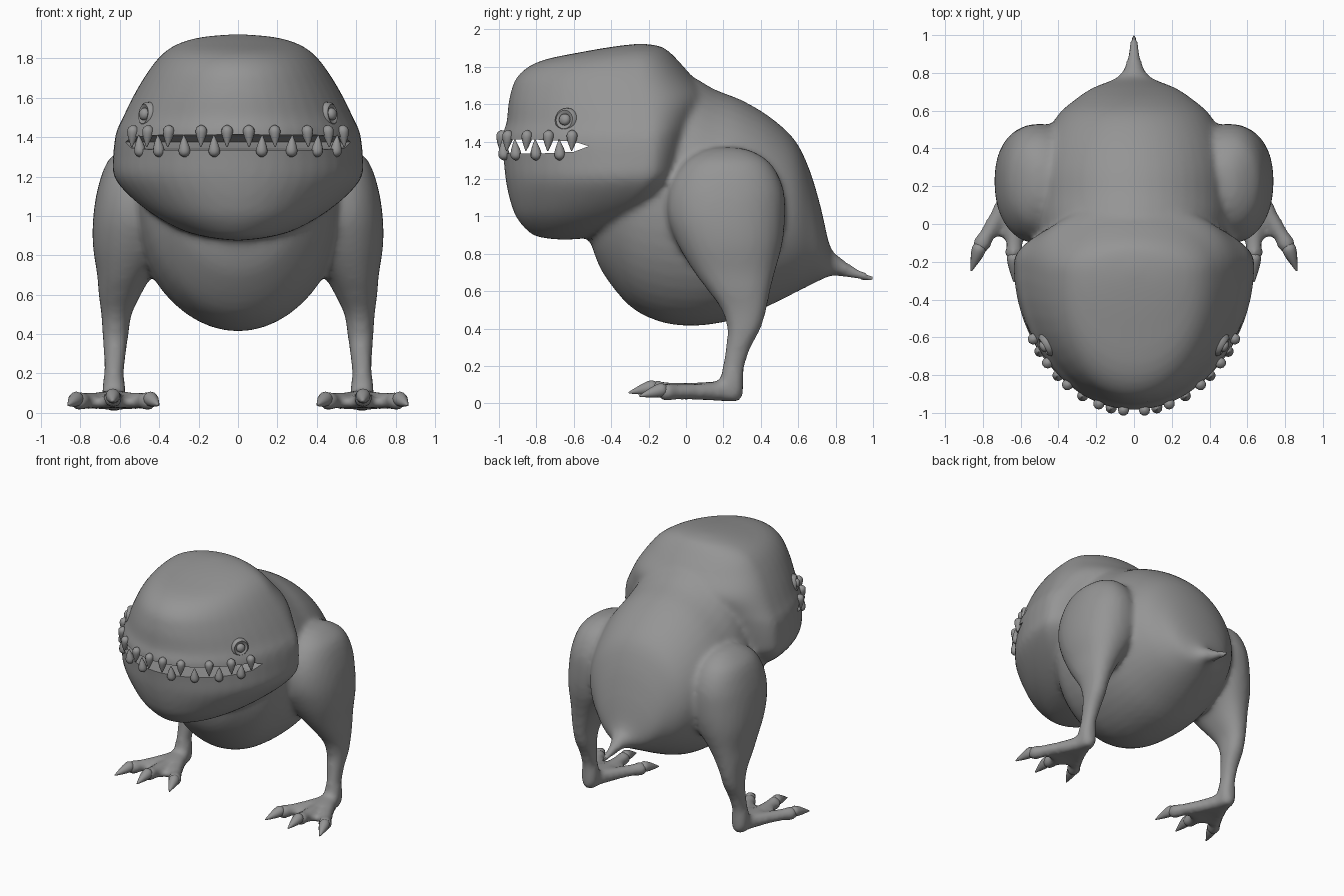
import bpy, bmesh, math
from mathutils import Vector

if "Cube" in bpy.data.objects:
    bpy.data.objects.remove(bpy.data.objects["Cube"])

grey = bpy.data.materials.new("skin grey")
grey.diffuse_color = (0.3, 0.3, 0.3, 1)
grey.use_nodes = True
grey.node_tree.nodes["Principled BSDF"].inputs["Base Color"].default_value = grey.diffuse_color


def smooth_rows(rows, steps=4):
    """Catmull-Rom interpolation of profile rows."""
    out = []
    for i in range(len(rows) - 1):
        p0, p1, p2, p3 = (rows[max(i - 1, 0)], rows[i], rows[i + 1], rows[min(i + 2, len(rows) - 1)])
        for s in range(steps):
            t = s / steps
            out.append([0.5 * (2 * b + (c - a) * t + (2 * a - 5 * b + 4 * c - d) * t * t
                               + (3 * b - a - 3 * c + d) * t ** 3)
                        for a, b, c, d in zip(p0, p1, p2, p3)])
    return out + [list(rows[-1])]


def loft(bm, rows, ring, sides=32):
    """Skin closed rings; ring(row, sin, cos) gives a point."""
    loops = []
    for r in rows:
        angles = [2 * math.pi * k / sides for k in range(sides)]
        loops.append([bm.verts.new(ring(r, math.sin(a), math.cos(a))) for a in angles])
    for a, b in zip(loops, loops[1:]):
        for k in range(sides):
            j = (k + 1) % sides
            bm.faces.new((a[k], a[j], b[j], b[k]))
    bm.faces.new(loops[0])
    bm.faces.new(loops[-1][::-1])


def lathe(bm, profile, origin, axis, sides=12):
    """Spin (radius, height) rows around an axis."""
    q = Vector(axis).to_track_quat('Z', 'Y')
    o = Vector(origin)
    loft(bm, profile, lambda r, s, c: o + q @ Vector((r[0] * c, r[0] * s, r[1])), sides)


def finish(name, bm):
    bmesh.ops.recalc_face_normals(bm, faces=bm.faces)
    me = bpy.data.meshes.new(name)
    bm.to_mesh(me)
    bm.free()
    ob = bpy.data.objects.new(name, me)
    bpy.context.collection.objects.link(ob)
    me.materials.append(grey)
    return ob


def select(ob):
    bpy.ops.object.select_all(action='DESELECT')
    ob.select_set(True)
    bpy.context.view_layer.objects.active = ob


def shade(ob, angle=45):
    select(ob)
    bpy.ops.object.shade_smooth_by_angle(angle=math.radians(angle))


bm = bmesh.new()

# Head: z, half width, front y, widest y, back y
head = [(.875, .02, -.67, -.65, -.63), (.89, .15, -.79, -.62, -.48), (.925, .28, -.85, -.5, -.38),
        (1.0, .42, -.91, -.4, -.2), (1.1, .55, -.945, -.28, -.08), (1.2, .63, -.965, -.22, 0),
        (1.3, .635, -.975, -.2, .02), (1.42, .62, -.985, -.2, .05), (1.5, .585, -.96, -.2, .08),
        (1.63, .52, -.945, -.22, .12), (1.75, .445, -.9, -.25, .03), (1.83, .375, -.78, -.25, -.04),
        (1.88, .29, -.55, -.25, -.09), (1.91, .17, -.37, -.24, -.14), (1.922, .02, -.26, -.24, -.22)]
loft(bm, smooth_rows(head), lambda r, s, c: (
    r[1] * s, r[3] - (r[3] - r[2]) * c if c > 0 else r[3] - (r[4] - r[3]) * c, r[0]), 48)

# Body running into the tail: y, bottom z, top z, half width
body = [(-.52, .9, 1.2, .1), (-.5, .83, 1.3, .2), (-.44, .69, 1.5, .33), (-.3, .52, 1.68, .45),
        (-.15, .44, 1.75, .5), (0, .415, 1.76, .52), (.15, .425, 1.68, .53), (.3, .46, 1.62, .52),
        (.45, .525, 1.53, .475), (.58, .59, 1.41, .4), (.66, .63, 1.25, .31), (.72, .66, 1.05, .22),
        (.77, .68, .84, .1), (.82, .68, .785, .055), (.9, .665, .73, .032), (1.005, .645, .68, .018)]
loft(bm, smooth_rows(body), lambda r, s, c: (
    r[3] * s, r[0], (r[1] + r[2]) / 2 + (r[2] - r[1]) / 2 * c), 48)

# Legs: z, centre x, centre y, half x, half y
leg = [(1.37, .48, .22, .02, .03), (1.35, .49, .22, .08, .13), (1.28, .5, .22, .16, .235),
       (1.15, .5, .215, .21, .305), (1.0, .505, .215, .23, .315), (.85, .53, .235, .207, .28),
       (.7, .575, .26, .14, .215), (.6, .6, .285, .107, .165), (.5, .617, .31, .077, .12),
       (.4, .622, .31, .066, .09), (.3, .625, .28, .056, .067), (.2, .63, .255, .05, .058),
       (.12, .63, .245, .06, .062), (.05, .63, .245, .055, .06), (.01, .63, .245, .035, .04)]
toes = [((.82, -.13, .06), (.3, -.85, -.12)), ((.635, -.18, .075), (0, -1, -.12)),
        ((.445, -.13, .06), (-.3, -.85, -.12))]
for m in (-1, 1):
    loft(bm, smooth_rows(leg), lambda r, s, c: (
        m * (r[1] + r[3] * math.copysign(abs(s) ** .9, s)),
        r[2] + r[4] * math.copysign(abs(c) ** .9, c), r[0]))
    # Toes fanning out of the ankle
    for tip, _ in toes:
        start = Vector((m * .63, .2, .065))
        d = Vector((m * tip[0], tip[1], tip[2])) - start
        n = d.length
        lathe(bm, [(.03, -.03), (.055, 0), (.043, n * .5), (.042, n * .8), (.05, n * .93),
                   (.042, n), (.02, n + .025)], start, d, 16)
    # Web between the toes
    web = [(.68, .24), (.58, .24), (.47, -.06), (.55, -.06), (.63, -.12), (.71, -.06), (.79, -.06)]
    low = [bm.verts.new((m * x, y, .025)) for x, y in web]
    top = [bm.verts.new((m * x, y, .1 if y > 0 else .075)) for x, y in web]
    bm.faces.new(low)
    bm.faces.new(top[::-1])
    for i in range(len(web)):
        j = (i + 1) % len(web)
        bm.faces.new((low[i], low[j], top[j], top[i]))
creature = finish("body", bm)

# Mouth slot cutter, a wedge narrowing toward the mouth corners
bm = bmesh.new()
outline = [(-1.2, 1.335), (-.8, 1.335), (-.6, 1.345), (-.52, 1.375), (-.6, 1.4), (-.8, 1.41), (-1.2, 1.415)]
sides = [[bm.verts.new((x, y, z)) for y, z in outline] for x in (-1, 1)]
bm.faces.new(sides[0])
bm.faces.new(sides[1][::-1])
for i in range(len(outline)):
    j = (i + 1) % len(outline)
    bm.faces.new((sides[0][i], sides[0][j], sides[1][j], sides[1][i]))
cutter = finish("mouth_cutter", bm)
cutter.hide_render = True

# Fuse the skin, soften the joins, cut the mouth
mod = creature.modifiers.new("fuse", 'REMESH')
mod.mode, mod.voxel_size, mod.use_smooth_shade = 'VOXEL', .02, True
mod = creature.modifiers.new("soften", 'SMOOTH')
mod.factor, mod.iterations = .5, 6
mod = creature.modifiers.new("mouth", 'BOOLEAN')
mod.operation, mod.object, mod.solver = 'DIFFERENCE', cutter, 'EXACT'
select(creature)
bpy.ops.object.convert(target='MESH')
bpy.data.objects.remove(cutter)
shade(creature, 50)

# Teeth along the lips, alternating upper and lower
tooth = smooth_rows([(.008, -.02), (.024, -.008), (.03, .012), (.022, .045), (.003, .09)], 3)
bm = bmesh.new()
for xs, z, up in (((.055, .185, .35, .455, .53), 1.44, -1), ((.12, .27, .4, .495), 1.32, 1)):
    for x in xs:
        y = -.2 - .785 * math.sqrt(1 - (x / .62) ** 2)
        out = Vector((x / .38, (y + .2) / .62, 0)).normalized()
        for m in (-1, 1):
            lathe(bm, tooth, (m * (x + out.x * .002), y + out.y * .002, z),
                  (m * out.x * .1, out.y * .1, up), 10)
shade(finish("teeth", bm))

# Claws on the toe tips
claw = smooth_rows([(.02, -.03), (.036, -.005), (.034, .03), (.022, .075), (.004, .13)], 3)
bm = bmesh.new()
for tip, d in toes:
    for m in (-1, 1):
        lathe(bm, claw, (m * tip[0], tip[1], tip[2] + .012), (m * d[0], d[1], d[2] - .12), 12)
shade(finish("claws", bm))

# Eyes: raised rim with a small ball in the middle
eye = [(.06, -.06), (.066, -.01), (.062, .012), (.05, .022), (.036, .016), (.031, .012),
       (.03, .026), (.02, .036), (.004, .04)]
bm = bmesh.new()
for m in (-1, 1):
    lathe(bm, eye, (m * .462, -.64, 1.515), (m * .86, -.48, .12), 20)
shade(finish("eyes", bm), 60)
